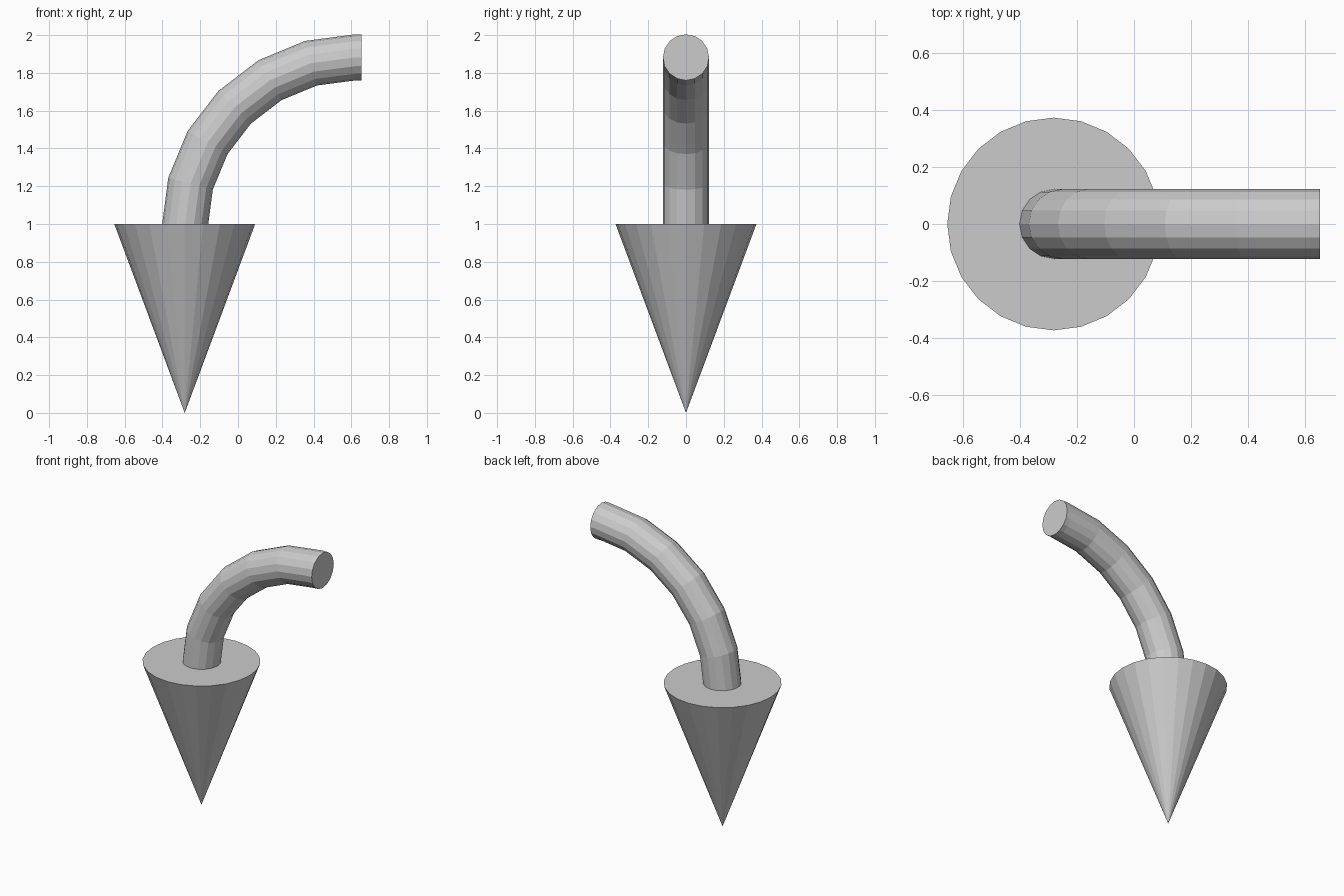
import bpy, bmesh
from math import sin, cos, pi

if "Cube" in bpy.data.objects:
    bpy.data.objects.remove(bpy.data.objects["Cube"])

CX = -0.282            # x of the cone axis
BEND_X, BEND_Z = 0.62, 0.98
BEND_R, TUBE_R, SIDES = 0.902, 0.122, 16

# Arrow head: cone pointing down
bpy.ops.mesh.primitive_cone_add(vertices=24, radius1=0.0, radius2=0.373,
                                depth=1.0, location=(CX, 0, 0.5))
bpy.context.object.name = "arrow_head"

# Arrow shaft: tube swept through a quarter turn, then a short straight end
bm = bmesh.new()


def ring(angle, shift=0.0):
    verts = []
    for i in range(SIDES):
        t = 2 * pi * i / SIDES
        r = BEND_R + TUBE_R * cos(t)
        verts.append(bm.verts.new((BEND_X + r * cos(angle) + shift,
                                   TUBE_R * sin(t),
                                   BEND_Z + r * sin(angle))))
    return verts


rings = [ring(pi - k * pi / 12) for k in range(7)]
rings.append(ring(pi / 2, 0.033))
for a, b in zip(rings, rings[1:]):
    for i in range(SIDES):
        j = (i + 1) % SIDES
        bm.faces.new((a[i], a[j], b[j], b[i]))
bm.faces.new(rings[0])
bm.faces.new(rings[-1])
bmesh.ops.recalc_face_normals(bm, faces=bm.faces)

mesh = bpy.data.meshes.new("arrow_shaft")
bm.to_mesh(mesh)
bm.free()
bpy.context.collection.objects.link(bpy.data.objects.new("arrow_shaft", mesh))
